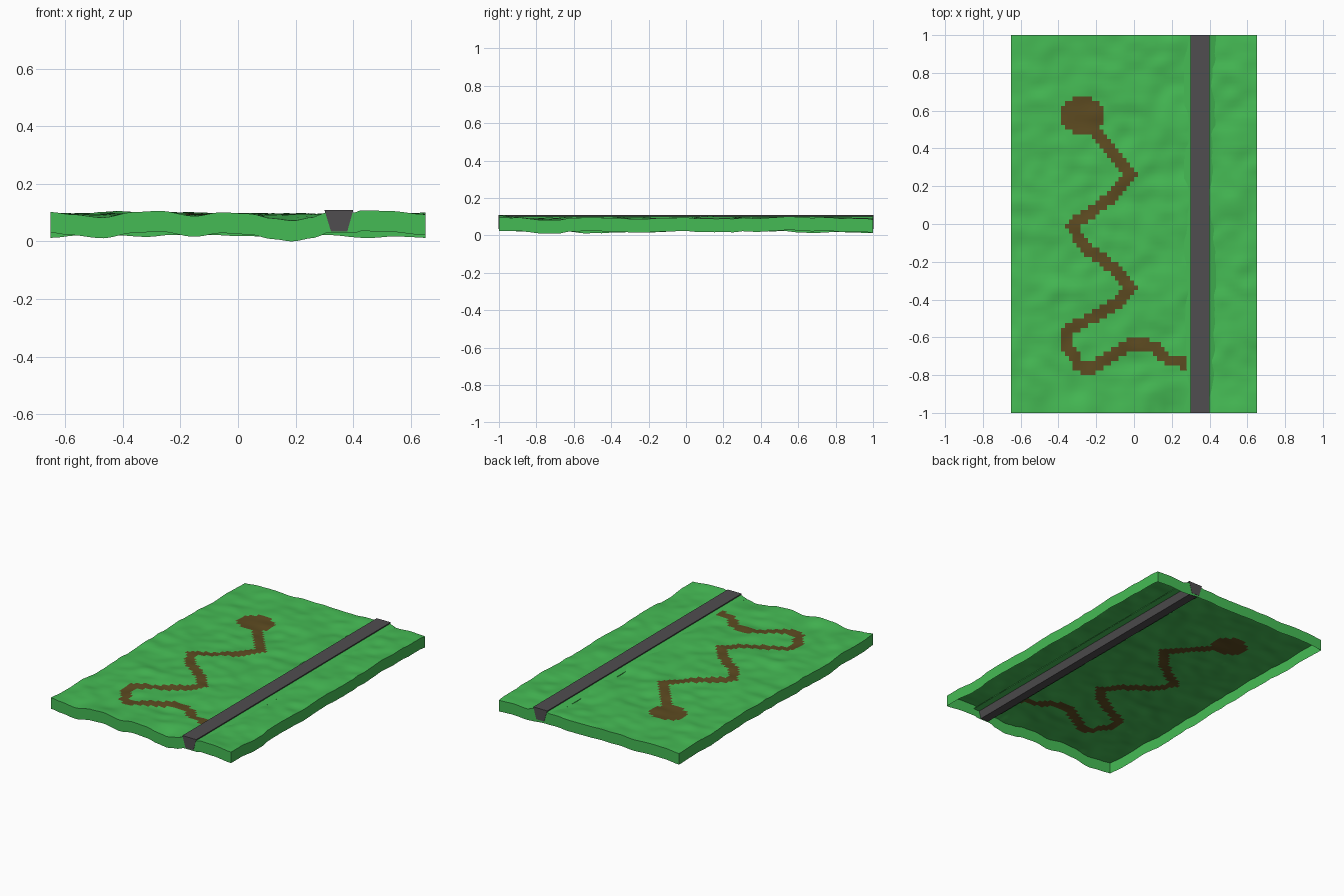
import bpy, bmesh, math
from mathutils import Vector, noise

if "Cube" in bpy.data.objects:
    bpy.data.objects.remove(bpy.data.objects["Cube"])

W, L, NX, NY, SKIRT = 0.65, 1.0, 64, 80, 0.072


def material(name, rgb):
    m = bpy.data.materials.new(name)
    m.diffuse_color = (*rgb, 1)
    m.use_nodes = True
    m.node_tree.nodes["Principled BSDF"].inputs["Base Color"].default_value = m.diffuse_color
    return m


grass = material("grass_green", (0.06, 0.50, 0.09))
dirt = material("dirt_brown", (0.11, 0.07, 0.015))
asphalt = material("asphalt_grey", (0.08, 0.075, 0.08))

# lower edge of the front skirt (x, z)
front = [(-0.65, 0.03), (-0.58, 0.022), (-0.47, 0.011), (-0.36, 0.03), (-0.27, 0.034),
         (-0.15, 0.016), (-0.06, 0.029), (0.04, 0.024), (0.12, 0.008), (0.19, 0.0),
         (0.26, 0.012), (0.32, 0.032), (0.42, 0.036), (0.52, 0.034), (0.65, 0.022)]

# centre line of the dirt trail
trail = [(-0.25, 0.55), (-0.20, 0.48), (-0.12, 0.39), (-0.02, 0.26), (-0.10, 0.16),
         (-0.23, 0.06), (-0.33, -0.01), (-0.26, -0.12), (-0.10, -0.24), (-0.02, -0.34),
         (-0.10, -0.43), (-0.25, -0.51), (-0.36, -0.57), (-0.36, -0.65), (-0.28, -0.76),
         (-0.21, -0.76), (-0.08, -0.67), (0.00, -0.63), (0.11, -0.65), (0.18, -0.72),
         (0.35, -0.75)]


def front_z(x):
    for (x0, z0), (x1, z1) in zip(front, front[1:]):
        if x <= x1:
            t = max(0, (x - x0) / (x1 - x0))
            t = t * t * (3 - 2 * t)
            return z0 + (z1 - z0) * t
    return front[-1][1]


def height(x, y):
    z = 0.091
    z += 0.011 * noise.noise(Vector((x * 4.5, y * 4.5, 2.3)))
    z += 0.009 * noise.noise(Vector((x * 10, y * 13, 7.1)))
    z = max(z, 0.078)
    k = math.exp(-((y + L) / 0.09) ** 2)          # front rim follows its profile
    z = z * (1 - k) + (front_z(x) + SKIRT) * k
    if 0.28 < x < 0.42:                           # stay below the road
        z = min(z, 0.101)
    return z


def on_trail(x, y):
    if ((x + 0.275) / 0.12) ** 2 + ((y - 0.575) / 0.095) ** 2 < 1:
        return True
    p = Vector((x, y))
    for a, b in zip(trail, trail[1:]):
        a, b = Vector(a), Vector(b)
        t = max(0, min(1, (p - a).dot(b - a) / (b - a).length_squared))
        if (p - a.lerp(b, t)).length < 0.031:
            return True
    return False


def finish(bm, name, mats):
    me = bpy.data.meshes.new(name)
    bm.to_mesh(me)
    bm.free()
    for m in mats:
        me.materials.append(m)
    ob = bpy.data.objects.new(name, me)
    bpy.context.collection.objects.link(ob)
    return ob


# rolling ground sheet with a skirt, open underneath
bm = bmesh.new()
bmesh.ops.create_grid(bm, x_segments=NX, y_segments=NY, size=1)
for v in bm.verts:
    x, y = v.co.x * W, v.co.y * L
    v.co = (x, y, height(x, y))
for f in bm.faces:
    c = f.calc_center_median()
    f.material_index = 1 if on_trail(c.x, c.y) else 0
    f.smooth = True
rim = [e for e in bm.edges if e.is_boundary]
ext = bmesh.ops.extrude_edge_only(bm, edges=rim)["geom"]
for g in ext:
    if isinstance(g, bmesh.types.BMVert):
        g.co.z -= SKIRT
    elif isinstance(g, bmesh.types.BMFace):
        g.material_index = 0
bmesh.ops.recalc_face_normals(bm, faces=bm.faces)
ground = finish(bm, "ground", [grass, dirt])
bpy.context.view_layer.objects.active = ground
ground.select_set(True)
bpy.ops.object.shade_smooth_by_angle(angle=math.radians(40))


def prism(name, section, y0, y1, mat):
    """Extrude an x-z section along y."""
    bm = bmesh.new()
    f = bm.faces.new([bm.verts.new((x, y0, z)) for x, z in section])
    r = bmesh.ops.extrude_face_region(bm, geom=[f])["geom"]
    bmesh.ops.translate(bm, vec=(0, y1 - y0, 0),
                        verts=[g for g in r if isinstance(g, bmesh.types.BMVert)])
    bmesh.ops.recalc_face_normals(bm, faces=bm.faces)
    return finish(bm, name, [mat])


# road with sloping sides
prism("road", [(0.30, 0.109), (0.40, 0.109), (0.379, 0.034), (0.323, 0.034)],
      -1.0015, 1.0015, asphalt)

# grass verges either side of the road
for side, s in (("left", -1), ("right", 1)):
    sec = [(0.35 + s * dx, z) for dx, z in
           ((0.045, 0.101), (0.085, 0.086), (0.085, 0.082), (0.04, 0.082))]
    prism(side + "_verge", sec, -1.0, 1.0, grass)
